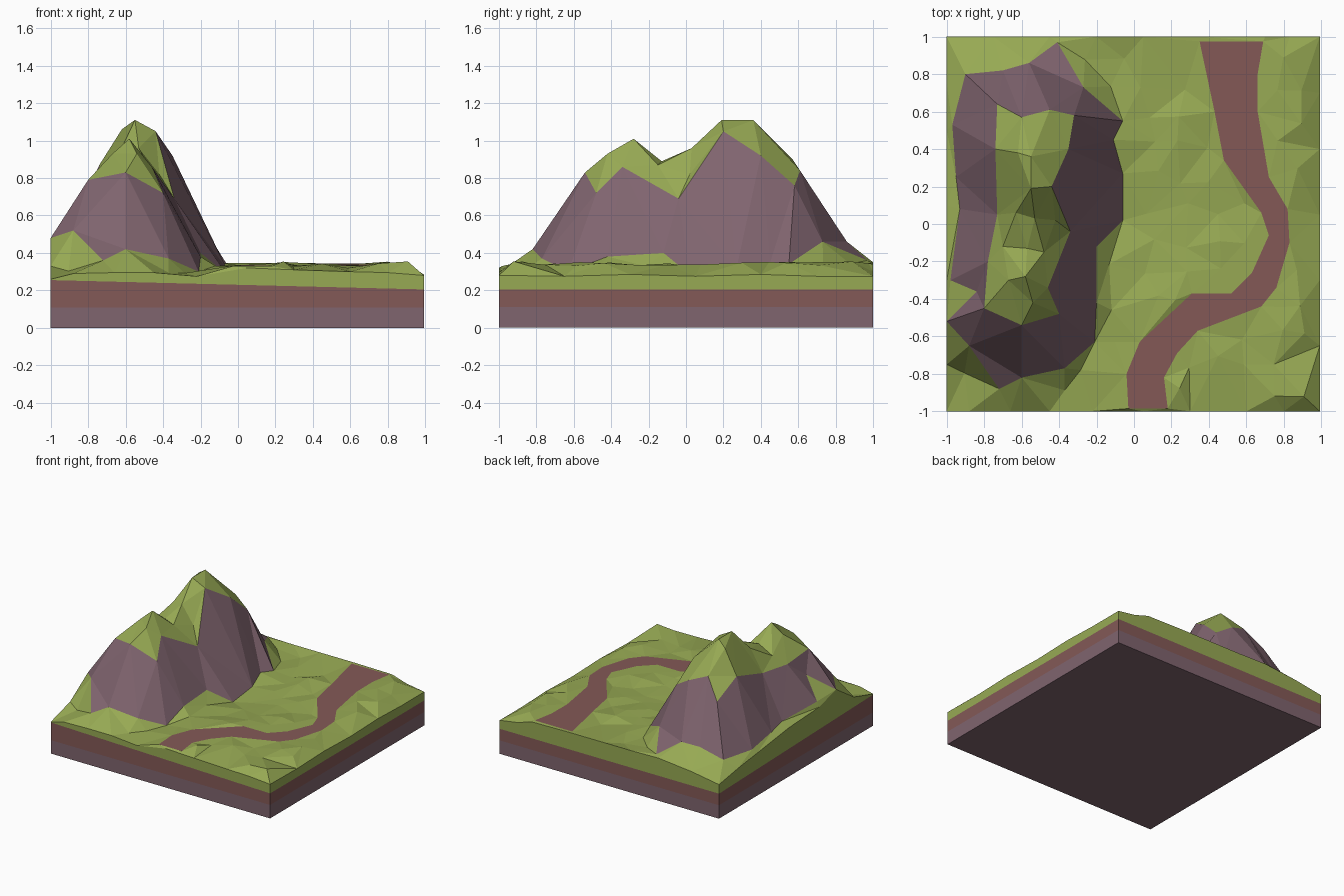
import bpy, bmesh, random
from math import exp
from mathutils import Vector
from mathutils.geometry import delaunay_2d_cdt

if "Cube" in bpy.data.objects:
    bpy.data.objects.remove(bpy.data.objects["Cube"])

random.seed(7)


def material(name, rgb):
    m = bpy.data.materials.new(name)
    m.diffuse_color = (*rgb, 1)
    m.use_nodes = True
    m.node_tree.nodes["Principled BSDF"].inputs["Base Color"].default_value = m.diffuse_color
    return m


GRASS = material("grass", (0.31, 0.4, 0.088))
ROCK = material("rock", (0.215, 0.128, 0.158))
SOIL = material("soil", (0.23, 0.1, 0.095))


def finish(bm, name, mats):
    bmesh.ops.recalc_face_normals(bm, faces=bm.faces[:])
    me = bpy.data.meshes.new(name)
    bm.to_mesh(me)
    bm.free()
    for m in mats:
        me.materials.append(m)
    ob = bpy.data.objects.new(name, me)
    bpy.context.collection.objects.link(ob)
    return ob


def inside(x, y, poly):
    hit = False
    for a, b in zip(poly, poly[1:] + poly[:1]):
        if (a[1] > y) != (b[1] > y) and x < (b[0] - a[0]) * (y - a[1]) / (b[1] - a[1]) + a[0]:
            hit = not hit
    return hit


def soil_top(x, y):
    # the soil layer rises towards the front left corner
    return 0.205 + 0.05 * (1 - x) / 2 * (1 - y) / 2


def meadow(x, y):
    # rolling grass with a shallow hollow beside the mountain
    z = .337 - .05 * exp(-((x - .08) ** 2 + (y - .05) ** 2) / .08)
    return z - (.035 if x < -.2 and y < -.6 else 0)


# mountain contours: ridge line, shoulders, edge of the grassy caps, foot of the cliffs
ridge = [(-.55, .36, 1.11), (-.55, .19, 1.11), (-.53, .03, .96), (-.57, -.13, .89), (-.58, -.28, 1.01)]
shoulders = [(-.62, .38, 1.06), (-.63, .06, .94), (-.7, -.12, .83), (-.48, -.15, .87),
             (-.54, -.42, .93), (-.42, .02, .82), (-.67, -.3, .93)]
caps = [(-.8, -.45, .79), (-.6, -.54, .83), (-.4, -.48, .72), (-.46, -.34, .86), (-.34, -.04, .69),
        (-.44, .2, 1.05), (-.35, .4, .92), (-.32, .58, .76), (-.45, .61, .84), (-.6, .57, .9),
        (-.73, .64, .75), (-.74, .4, .87), (-.73, .05, .76), (-.78, -.2, .75)]
foot = [(-1, -.52, .48), (-.88, -.65, .52), (-.72, -.88, .36), (-.6, -.82, .42), (-.37, -.77, .37),
        (-.21, -.63, .3), (-.2, -.42, .38), (-.2, -.12, .4), (-.06, .02, .285), (-.06, .27, .315),
        (-.11, .45, .35), (-.06, .55, .34), (-.27, .73, .46), (-.41, .97, .36), (-.56, .86, .46),
        (-.7, .82, .44), (-.9, .8, .38), (-.97, .53, .38), (-.95, .25, .41), (-.93, .08, .43),
        (-.98, -.3, .46), (-.84, -.36, .62)]

# winding track, both banks
bank_l = [(-.03, -.985), (-.04, -.8), (.03, -.63), (.31, -.37), (.52, -.37), (.63, -.26),
          (.72, -.06), (.68, .06), (.48, .34), (.43, .6), (.35, .975)]
bank_r = [(.18, -.985), (.16, -.82), (.23, -.69), (.34, -.57), (.68, -.44), (.76, -.34),
          (.83, -.1), (.82, .08), (.72, .25), (.66, .6), (.66, .8), (.69, .975)]
track = [(x, y, .337 + .008 * y) for x, y in bank_l + bank_r[::-1]]

# heights along the four block edges
south = [(-1, .26), (-.88, .29), (-.66, .295), (-.45, .295), (-.22, .275), (.05, .32),
         (.3, .31), (.6, .3), (.8, .295), (1, .28)]
north = [(-1, .28), (-.75, .32), (-.45, .35), (-.2, .345), (.05, .345), (.35, .345), (.7, .34), (.83, .3), (1, .275)]
west = [(-.75, .33), (-.3, .42), (.1, .4), (.5, .35), (.75, .32)]
east = [(-.65, .275), (-.3, .285), (.05, .275), (.4, .285), (.7, .275)]
W = .992   # right side of the block
border = [(max(-1, min(x, W)), -1, z) for x, z in south] + [(max(-1, min(x, W)), 1, z) for x, z in north]
border += [(-1, y, z) for y, z in west] + [(W, y, z) for y, z in east]

pts, edges = [], []
for ring, closed in ((ridge, False), (caps, True), (foot, True), (track, True)):
    o, n = len(pts), len(ring)
    pts += ring
    edges += [(o + i, o + (i + 1) % n) for i in range(n if closed else n - 1)]
pts += shoulders + border

# scattered meadow points
for i in range(12):
    for j in range(12):
        x = -.92 + i * .167 + random.uniform(-.05, .05)
        y = -.92 + j * .167 + random.uniform(-.05, .05)
        if max(abs(x), abs(y)) > .93 or inside(x, y, foot) or inside(x, y, track):
            continue
        if min((x - p[0]) ** 2 + (y - p[1]) ** 2 for p in pts) < .085 ** 2:
            continue
        pts.append((x, y, meadow(x, y) + random.uniform(-.018, .018)))

# triangulated terrain
vs, _, fs, orig, _, _ = delaunay_2d_cdt([Vector(p[:2]) for p in pts], edges, [], 0, 1e-5)
bm = bmesh.new()
bv = [bm.verts.new((v.x, v.y, pts[o[0]][2] if o else .335)) for v, o in zip(vs, orig)]
road = []
for f in fs:
    face = bm.faces.new([bv[i] for i in f])
    c = face.calc_center_median()
    if inside(c.x, c.y, track):
        face.material_index = 2
        road.append(face)
    elif inside(c.x, c.y, foot) and not inside(c.x, c.y, caps):
        face.material_index = 1

# sink the track bed
res = bmesh.ops.extrude_face_region(bm, geom=road)
for v in res["geom"]:
    if isinstance(v, bmesh.types.BMVert):
        v.co.z -= .02

# grass skirt down to the soil layer
rim = [e for e in bm.edges if e.is_boundary]
res = bmesh.ops.extrude_edge_only(bm, edges=rim)
for g in res["geom"]:
    if isinstance(g, bmesh.types.BMVert):
        g.co.z = soil_top(g.co.x, g.co.y)
    elif isinstance(g, bmesh.types.BMFace):
        g.material_index = 0
bmesh.ops.holes_fill(bm, edges=[e for e in bm.edges if e.is_boundary], sides=0)
finish(bm, "terrain", [GRASS, ROCK, SOIL])


# ground layers under the terrain
def layer(name, z0, top, mat):
    b = bmesh.new()
    bmesh.ops.create_cube(b, size=2)
    for v in b.verts:
        v.co.x = min(v.co.x, W)
        v.co.z = z0 if v.co.z < 0 else top(v.co.x, v.co.y)
    finish(b, name, [mat])


layer("bedrock_layer", 0, lambda x, y: .11, ROCK)
layer("soil_layer", .11, soil_top, SOIL)
